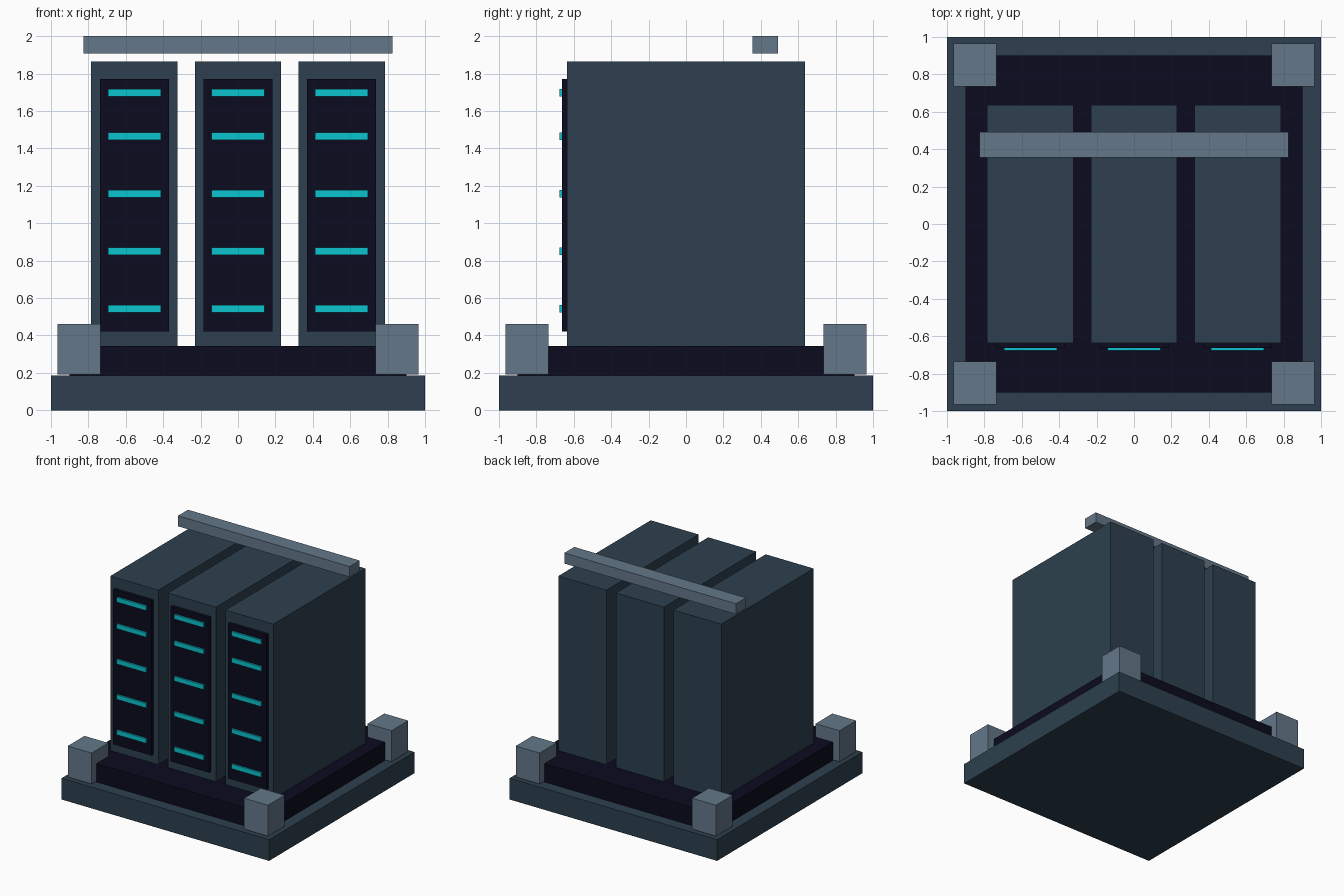
import bpy
import bmesh

if "Cube" in bpy.data.objects:
    bpy.data.objects.remove(bpy.data.objects["Cube"])


def srgb(*rgb):
    f = lambda c: c / 12.92 if c <= 0.04045 else ((c + 0.055) / 1.055) ** 2.4
    return tuple(f(v / 255) for v in rgb) + (1.0,)


def material(name, *rgb):
    m = bpy.data.materials.new(name)
    m.diffuse_color = srgb(*rgb)
    m.use_nodes = True
    m.node_tree.nodes["Principled BSDF"].inputs["Base Color"].default_value = m.diffuse_color
    return m


slate = material("slate_blue", 45, 64, 78)
navy = material("near_black_navy", 11, 11, 31)
steel = material("steel_grey", 100, 119, 137)
cyan = material("cyan_light", 10, 196, 207)


def box(name, x, y, z, mat):
    """Box from (min, max) ranges on each axis."""
    bm = bmesh.new()
    bmesh.ops.create_cube(bm, size=1)
    for v in bm.verts:
        v.co = [r[0] if c < 0 else r[1] for c, r in zip(v.co, (x, y, z))]
    me = bpy.data.meshes.new(name)
    bm.to_mesh(me)
    bm.free()
    me.materials.append(mat)
    ob = bpy.data.objects.new(name, me)
    bpy.context.collection.objects.link(ob)
    return ob


# Base slab and raised plinth
box("base_slab", (-1, 1), (-1, 1), (0, 0.185), slate)
box("plinth", (-0.9, 0.9), (-0.9, 0.9), (0.185, 0.345), navy)

# Corner blocks
for cx in (-0.85, 0.85):
    for cy in (-0.85, 0.85):
        box("corner_block", (cx - 0.115, cx + 0.115), (cy - 0.115, cy + 0.115),
            (0.192, 0.462), steel)

# Three cabinets, each with a front panel and five light strips
for cx in (-0.554, 0, 0.554):
    box("cabinet", (cx - 0.231, cx + 0.231), (-0.635, 0.635), (0.345, 1.865), slate)
    box("front_panel", (cx - 0.185, cx + 0.185), (-0.662, -0.63), (0.421, 1.771), navy)
    for cz in (0.542, 0.85, 1.158, 1.466, 1.698):
        box("light_strip", (cx - 0.142, cx + 0.142), (-0.677, -0.66),
            (cz - 0.02, cz + 0.02), cyan)

# Cable tray floating above the cabinets
box("overhead_bar", (-0.827, 0.827), (0.356, 0.493), (1.908, 2.0), steel)
